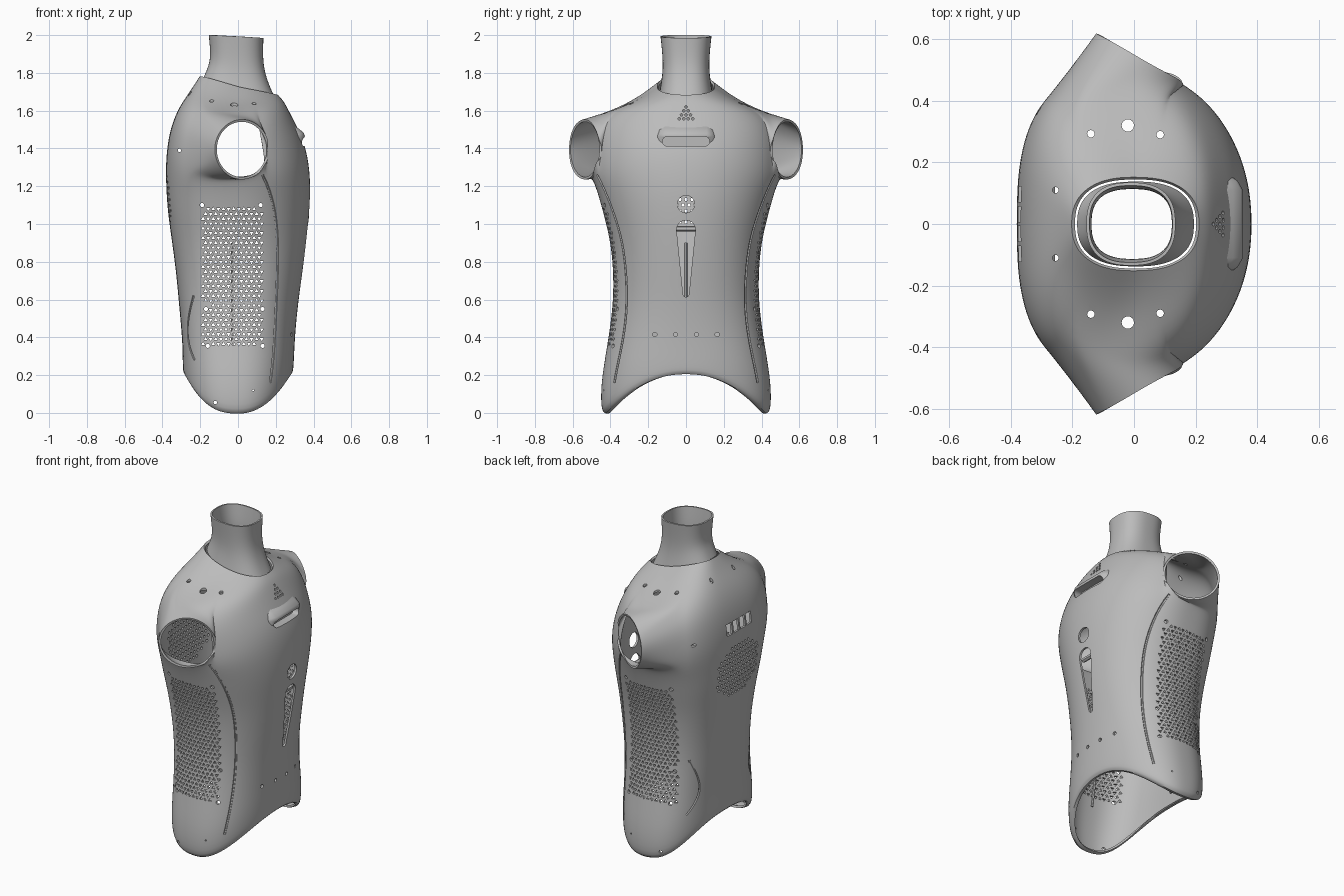
import bpy, bmesh
from math import sin, cos, pi, atan2, radians, hypot
from mathutils import Vector
from mathutils.bvhtree import BVHTree

if "Cube" in bpy.data.objects:
    bpy.data.objects.remove(bpy.data.objects["Cube"])

grey = bpy.data.materials.new("matte grey")
grey.use_nodes = True
grey.diffuse_color = (0.5, 0.5, 0.5, 1)
grey.node_tree.nodes["Principled BSDF"].inputs["Base Color"].default_value = (0.5, 0.5, 0.5, 1)

SEG = 48


def make(name, bm):
    bmesh.ops.recalc_face_normals(bm, faces=bm.faces)
    me = bpy.data.meshes.new(name)
    bm.to_mesh(me)
    bm.free()
    me.materials.append(grey)
    ob = bpy.data.objects.new(name, me)
    bpy.context.collection.objects.link(ob)
    return ob


def bake(ob):
    dg = bpy.context.evaluated_depsgraph_get()
    dg.update()
    me = bpy.data.meshes.new_from_object(ob.evaluated_get(dg))
    ob.modifiers.clear()
    ob.data = me


def cut(ob, bm):
    cutter = make("cutter", bm)
    cutter.hide_render = True
    for solver in ("MANIFOLD", "EXACT"):
        before = len(ob.data.vertices)
        mod = ob.modifiers.new("cut", "BOOLEAN")
        mod.operation, mod.solver, mod.object = "DIFFERENCE", solver, cutter
        bake(ob)
        if len(ob.data.vertices) != before:
            break
    bpy.data.objects.remove(cutter)


def smooth(ob):
    bpy.ops.object.select_all(action="DESELECT")
    ob.select_set(True)
    bpy.context.view_layer.objects.active = ob
    bpy.ops.object.shade_smooth_by_angle(angle=radians(35))


def ring(bm, back, front, half, zf, zs, zb, nb, nf=2.15, power=2):
    """Oval ring with its own height at the front, sides and back."""
    verts, mid = [], (back + front) / 2
    for i in range(SEG):
        c, s = cos(2 * pi * i / SEG), sin(2 * pi * i / SEG)
        n, reach, z = (nf, front - mid, zf) if c > 0 else (nb, mid - back, zb)
        x = mid + reach * abs(c) ** (2 / n) * (1 if c > 0 else -1)
        y = half * abs(s) ** (2 / n) * (1 if s > 0 else -1)
        verts.append(bm.verts.new((x, y, zs + abs(c) ** power * (z - zs))))
    return verts


def thicken(ob, depth):
    if ob.data.polygons[0].normal.x < 0:
        ob.data.flip_normals()
    sub = ob.modifiers.new("round", "SUBSURF")
    sub.levels = sub.render_levels = 2
    sol = ob.modifiers.new("wall", "SOLIDIFY")
    sol.thickness, sol.offset = depth, -1
    bake(ob)


def prism(bm, axis, pts, t0, t1):
    """Push a 2D outline along an axis."""
    def at(t, u, v):
        return {"x": (t, u, v), "y": (u, t, v), "z": (u, v, t)}[axis]
    a = [bm.verts.new(at(t0, *p)) for p in pts]
    b = [bm.verts.new(at(t1, *p)) for p in pts]
    bm.faces.new(a)
    bm.faces.new(b[::-1])
    bridge(bm, a, b)


def bridge(bm, a, b):
    for i in range(len(a)):
        j = (i + 1) % len(a)
        bm.faces.new((a[i], a[j], b[j], b[i]))


def disc(u, v, r, n=16, turn=0):
    return [(u + r * cos(turn + 2 * pi * k / n), v + r * sin(turn + 2 * pi * k / n)) for k in range(n)]


def pill(p, rp, q, rq, n=10):
    """Outline around two circles."""
    a = atan2(q[1] - p[1], q[0] - p[0]) + pi / 2
    return [(c[0] + r * cos(s + pi * k / n), c[1] + r * sin(s + pi * k / n))
            for c, r, s in ((p, rp, a), (q, rq, a + pi)) for k in range(n + 1)]


def tube(bm, pts, r):
    prev = None
    for k, p in enumerate(pts):
        t = (pts[min(k + 1, len(pts) - 1)] - pts[max(k - 1, 0)]).normalized()
        u = t.cross(Vector((0.6, 0.8, 0.05))).normalized()
        w = t.cross(u)
        loop = [bm.verts.new(p + r * (u * cos(m * pi / 3) + w * sin(m * pi / 3))) for m in range(6)]
        if prev:
            bridge(bm, prev, loop)
        else:
            bm.faces.new(loop)
        prev = loop
    bm.faces.new(prev[::-1])


def curve_through(nodes, z):
    """Smooth x at height z through (x, z) nodes."""
    total = 0
    for i, (x, zi) in enumerate(nodes):
        for j, (_, zj) in enumerate(nodes):
            if i != j:
                x *= (z - zj) / (zi - zj)
        total += x
    return total


# Torso shell: back, front, half width, height at front / side / back, back squareness
RINGS = [(-.27, .27, .408, .222, .012, .222, 2.6), (-.28, .28, .437, .21, -.004, .21, 2.6),
         (-.28, .285, .44, .32, .15, .32, 2.6),
         (-.285, .29, .405, .42, .35, .42, 2.6), (-.30, .305, .375, .58, .55, .58, 2.6),
         (-.315, .33, .37, .75, .72, .75, 2.7), (-.34, .353, .385, .93, .90, .93, 2.8),
         (-.36, .367, .42, 1.07, 1.04, 1.07, 2.8), (-.368, .372, .452, 1.2, 1.16, 1.2, 2.8),
         (-.37, .362, .485, 1.33, 1.25, 1.33, 2.9), (-.357, .335, .485, 1.44, 1.36, 1.45, 3),
         (-.33, .29, .475, 1.53, 1.48, 1.55, 3), (-.29, .255, .415, 1.60, 1.58, 1.63, 2.8)]
bm = bmesh.new()
rows = [ring(bm, *r) for r in RINGS]
rows.append(ring(bm, -.24, .23, .27, 1.645, 1.632, 1.70, 2.6, 2.3, 1.2))
rows.append(ring(bm, -.192, .202, .145, 1.675, 1.715, 1.775, 2.5, 2.5, .8))
LOW, HIGH, A, B = 9, 12, 9, 17
for r in range(len(rows) - 1):
    for i in range(SEG):
        j = (i + 1) % SEG
        arm = LOW <= r < HIGH and (A <= i < B or SEG - B <= i < SEG - A)
        if not arm:
            bm.faces.new((rows[r][i], rows[r][j], rows[r + 1][j], rows[r + 1][i]))

# Arm sockets: blend each opening to a slanted circle
path = ([(LOW, i) for i in range(A, B)] + [(r, B) for r in range(LOW, HIGH)]
        + [(HIGH, i) for i in range(B, A, -1)] + [(r, A) for r in range(HIGH, LOW, -1)])
for side in (1, -1):
    base = [rows[r][(side * i) % SEG] for r, i in path]
    mid, rim = [], []
    for k, v in enumerate(base):
        a = radians(-28 - 360 * k / len(base))
        p = Vector((.02 + .134 * cos(a), side * (.535 - .0775 * cos(a)), 1.395 + .148 * sin(a)))
        mid.append(bm.verts.new(v.co.lerp(p, .5)))
        rim.append(bm.verts.new(p))
    bridge(bm, base, mid)
    bridge(bm, mid, rim)
shell = make("torso_shell", bm)
thicken(shell, .013)
tree = BVHTree.FromObject(shell, bpy.context.evaluated_depsgraph_get())

# Neck collar
bm = bmesh.new()
neck_rows = [ring(bm, *r, 2.5, 2.5, .8) for r in
             [(-.185, .195, .138, 1.67, 1.71, 1.77), (-.163, .158, .126, 1.75, 1.78, 1.82),
              (-.143, .13, .121, 1.85, 1.86, 1.88), (-.155, .135, .135, 1.985, 1.993, 2.0)]]
for lo, hi in zip(neck_rows, neck_rows[1:]):
    bridge(bm, lo, hi)
neck = make("neck_collar", bm)
thicken(neck, .01)
smooth(neck)

# Perforated side panels with screw holes
screws = [(-.19, 1.1), (.12, 1.1), (-.17, .55), (.13, .55), (-.16, .355), (.13, .355)]
bm = bmesh.new()
for row in range(29):
    for col in range(12):
        x, z = -.185 + .027 * col + .0135 * (row % 2), .365 + .0255 * row
        if min(hypot(x - s[0], z - s[1]) for s in screws) > .026:
            prism(bm, "y", disc(x, z, .0115, 3, pi / 2 + pi * (col % 2)), -.8, .8)
for x, z in screws:
    prism(bm, "y", disc(x, z, .011), -.8, .8)
for x, z, r in ((-.31, 1.39, .009), (-.12, .055, .009), (.08, .12, .005)):
    prism(bm, "y", disc(x, z, r), -.8, .8)
cut(shell, bm)

# Back speaker grille and vent slots
bm = bmesh.new()
for row in range(-5, 6):
    for col in range(-7, 8):
        y, z = .032 * col + .016 * (row % 2), 1.13 + .03 * row
        if (y / .21) ** 2 + ((z - 1.13) / .17) ** 2 < 1:
            prism(bm, "x", disc(y, z, .009, 6), -.6, -.27)
for k in range(4):
    y = .064 * (k - 1.5)
    prism(bm, "x", [(y + u, 1.405 + v) for u, v in
                    ((-.025, -.035), (.025, -.035), (.025, .035), (-.025, .035))], -.6, -.2)
cut(shell, bm)

# Chest openings: sensor holes, round port, tapered window, lower row
bm = bmesh.new()
for row in range(4):
    for k in range(row + 1):
        prism(bm, "x", disc((k - row / 2) * .024, 1.62 - .021 * row, .007, 8), .15, .6)
prism(bm, "x", disc(0, 1.105, .046, 24), .2, .6)
prism(bm, "x", pill((0, .97), .05, (0, .63), .016), .2, .6)
for k in range(4):
    prism(bm, "x", disc(.11 * (k - 1.5), .415, .011), .15, .6)
cut(shell, bm)

# Shoulder holes
bm = bmesh.new()
for side in (1, -1):
    for x, y, r in ((-.02, .32, .02), (-.14, .293, .012), (.085, .29, .012), (-.255, .11, .01)):
        prism(bm, "z", disc(x, y * side, r), 1.5, 1.9)
cut(shell, bm)

# Long seam grooves down the flanks
FRONT = [(.13, 1.26), (.196, 1.05), (.21, .81), (.196, .44), (.17, .16)]
REAR = [(-.235, .62), (-.262, .5), (-.262, .38), (-.23, .28)]
bm = bmesh.new()
for nodes in (FRONT, REAR):
    for side in (1, -1):
        pts = []
        for k in range(29):
            z = nodes[0][1] + (nodes[-1][1] - nodes[0][1]) * k / 28
            hit = tree.ray_cast(Vector((curve_through(nodes, z), side, z)), Vector((0, -side, 0)))[0]
            if hit:
                pts.append(hit)
        tube(bm, pts, .007)
cut(shell, bm)

# Chest brow with a recessed slot
bm = bmesh.new()
profile = [(.285, 1.53), (.325, 1.505), (.35, 1.483), (.357, 1.467), (.342, 1.405), (.30, 1.395)]
loops = [[bm.verts.new((x - dx, y, z - drop * (z - 1.395))) for x, z in profile]
         for y, dx, drop in ((-.16, .05, .2), (-.14, .02, .05), (-.11, .003, 0),
                             (.11, .003, 0), (.14, .02, .05), (.16, .05, .2))]
for a, b in zip(loops, loops[1:]):
    bridge(bm, a, b)
bm.faces.new(loops[0])
bm.faces.new(loops[-1][::-1])
brow = make("chest_brow", bm)
for ob in (shell, brow):
    bm = bmesh.new()
    prism(bm, "x", pill((-.1, 1.437), .025, (.1, 1.437), .025), .15, .6)
    cut(ob, bm)
smooth(brow)
smooth(shell)
bm = bmesh.new()
prism(bm, "x", pill((-.1, 1.437), .03, (.1, 1.437), .03), .296, .302)
make("slot_backing", bm)

# Crossbar in the chest window
bm = bmesh.new()
tube(bm, [Vector((.335, -.055, .975)), Vector((.335, .055, .975))], .014)
make("window_crossbar", bm)

# Inner ribs along the back and side walls
bm = bmesh.new()
for d in (Vector((-1, 0, 0)), Vector((0, 1, 0)), Vector((0, -1, 0))):
    pts = [tree.ray_cast(Vector((-.03, 0, .3 + .05 * k)), d)[0] for k in range(13)]
    tube(bm, [p - d * .003 for p in pts if p], .007)
make("inner_ribs", bm)
